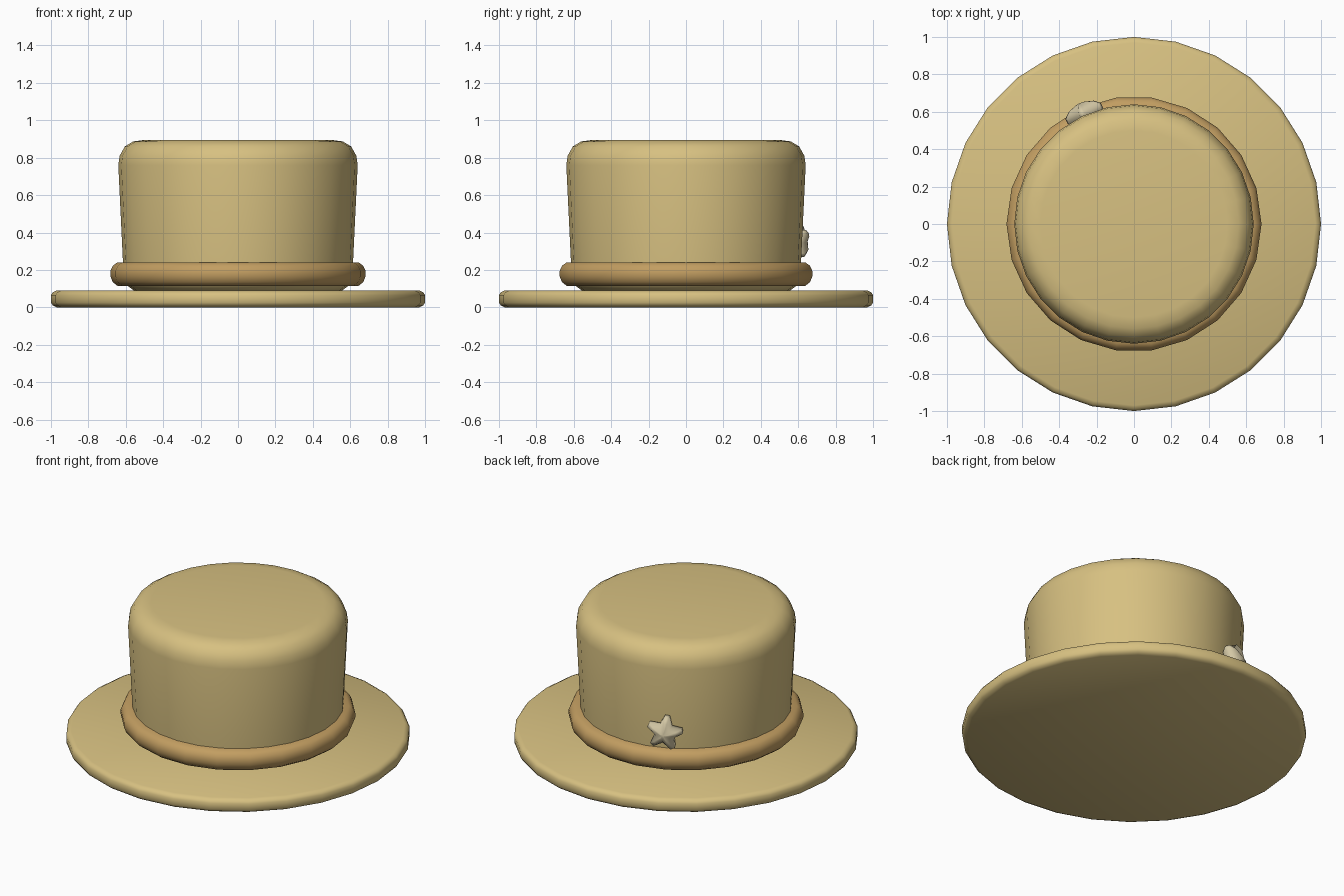
import bpy
import bmesh
from math import sin, cos, pi, radians
from mathutils import Vector

if "Cube" in bpy.data.objects:
    bpy.data.objects.remove(bpy.data.objects["Cube"], do_unlink=True)


def make_material(name, rgb):
    mat = bpy.data.materials.new(name)
    mat.use_nodes = True
    colour = (*rgb, 1)
    mat.diffuse_color = colour
    bsdf = mat.node_tree.nodes["Principled BSDF"]
    bsdf.inputs["Base Color"].default_value = colour
    bsdf.inputs["Roughness"].default_value = 0.8
    return mat


def loft(name, rings, mat, closed=False, smooth=50):
    """Skin a list of point rings; cap both ends unless the loft closes on itself."""
    bm = bmesh.new()
    rows = [[bm.verts.new(p) for p in ring] for ring in rings]
    pairs = list(zip(rows, rows[1:]))
    if closed:
        pairs.append((rows[-1], rows[0]))
    else:
        bm.faces.new(rows[0])
        bm.faces.new(rows[-1])
    n = len(rows[0])
    for low, high in pairs:
        for i in range(n):
            j = (i + 1) % n
            bm.faces.new((low[i], low[j], high[j], high[i]))
    bmesh.ops.recalc_face_normals(bm, faces=bm.faces[:])
    mesh = bpy.data.meshes.new(name)
    bm.to_mesh(mesh)
    bm.free()
    mesh.materials.append(mat)
    obj = bpy.data.objects.new(name, mesh)
    bpy.context.collection.objects.link(obj)
    bpy.ops.object.select_all(action="DESELECT")
    obj.select_set(True)
    bpy.context.view_layer.objects.active = obj
    bpy.ops.object.shade_smooth_by_angle(angle=radians(smooth))
    return obj


def lathe(name, profile, sides, mat, closed=False):
    turns = [2 * pi * i / sides for i in range(sides)]
    rings = [[(r * cos(a), r * sin(a), z) for a in turns] for r, z in profile]
    return loft(name, rings, mat, closed)


straw = make_material("straw", (0.68, 0.53, 0.22))
ribbon = make_material("ribbon_brown", (0.54, 0.34, 0.12))
shell = make_material("pale_star", (0.66, 0.58, 0.38))

# Flat round brim with a softened rim
lathe("brim", [(0.97, 0), (0.99, 0.01), (1, 0.025), (1, 0.065),
               (0.99, 0.08), (0.97, 0.09)], 28, straw)

# Crown: tucked in at the base, flaring slightly, rounded at the top
lathe("crown", [(0.55, 0.085), (0.59, 0.115), (0.61, 0.15), (0.615, 0.24),
                (0.64, 0.76), (0.633, 0.81), (0.605, 0.86),
                (0.56, 0.887), (0.5, 0.895)], 28, straw)

# Rolled band around the foot of the crown
lathe("hat_band", [(0.57, 0.115), (0.645, 0.115), (0.67, 0.135), (0.682, 0.165),
                   (0.682, 0.195), (0.67, 0.222), (0.645, 0.24), (0.57, 0.24)],
      22, ribbon, closed=True)

# Puffy five-pointed star pinned to the back of the crown
azimuth = radians(114)
normal = Vector((cos(azimuth), sin(azimuth), 0))
side = Vector((-sin(azimuth), cos(azimuth), 0))
centre = normal * 0.648 + Vector((0, 0, 0.355))
outline = []
for k in range(5):
    tip = radians(82 + 72 * k)
    outline += [(tip - 0.13, 0.107), (tip + 0.13, 0.107), (tip + pi / 5, 0.06)]
star_rings = []
for scale, depth in [(0.15, -0.05), (0.7, -0.04), (1, -0.015),
                     (1, 0.015), (0.7, 0.042), (0.15, 0.06)]:
    star_rings.append([centre + normal * depth
                       + side * (cos(a) * r * scale)
                       + Vector((0, 0, sin(a) * r * scale)) for a, r in outline])
loft("star_ornament", star_rings, shell, smooth=70)
